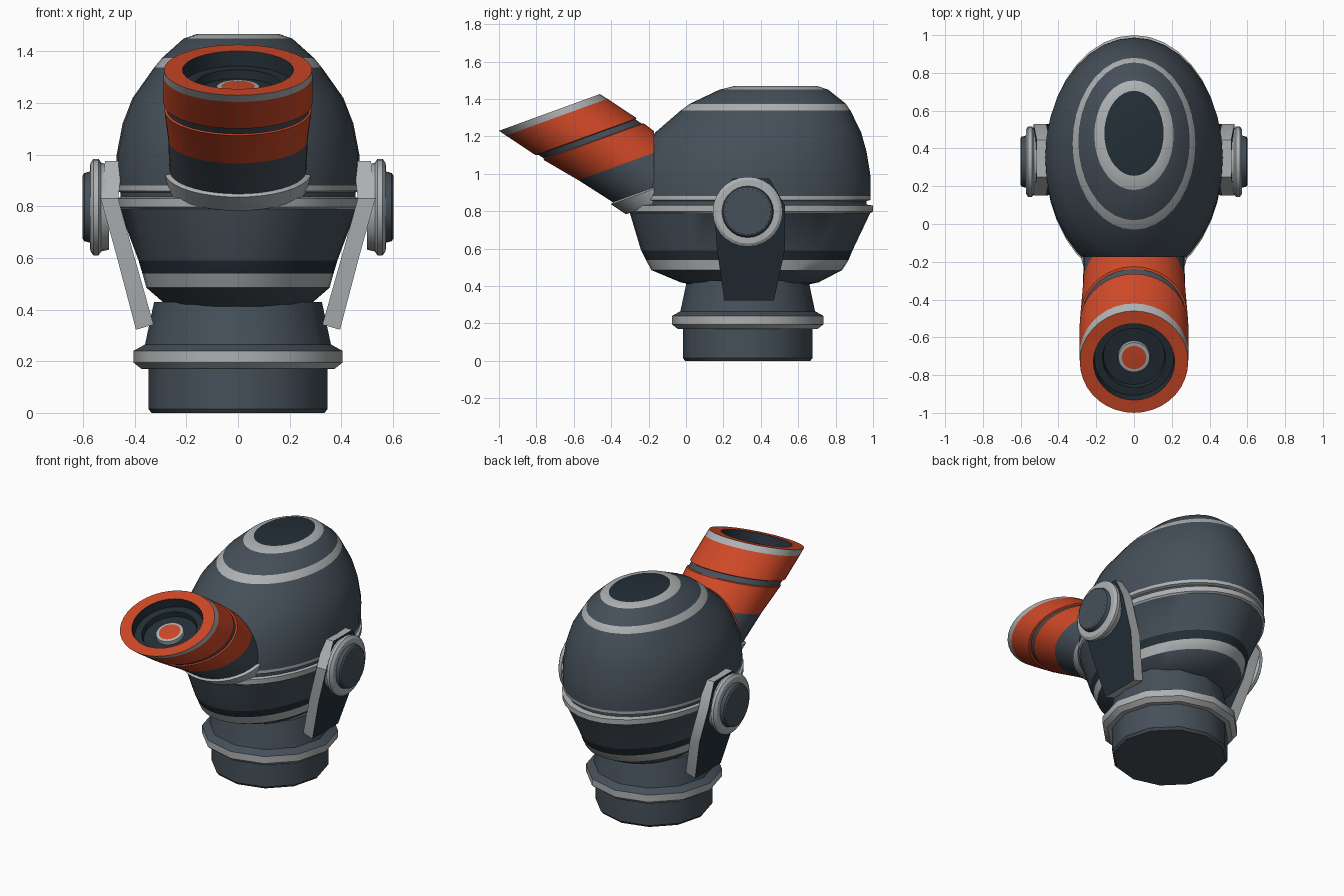
import bpy, bmesh
from math import sin, cos, tau, radians
from mathutils import Vector

cube = bpy.data.objects.get("Cube")
if cube:
    bpy.data.objects.remove(cube, do_unlink=True)


def material(name, rgb):
    m = bpy.data.materials.new(name)
    m.use_nodes = True
    m.diffuse_color = (*rgb, 1)
    bsdf = next(n for n in m.node_tree.nodes if n.type == "BSDF_PRINCIPLED")
    bsdf.inputs["Base Color"].default_value = (*rgb, 1)
    return m


PALETTE = [
    material("slate", (0.06, 0.08, 0.10)),
    material("dark slate", (0.017, 0.028, 0.038)),
    material("light grey", (0.42, 0.44, 0.45)),
    material("orange", (0.62, 0.065, 0.02)),
]
SLATE, DARK, LIGHT, ORANGE = range(4)
X, Y, Z = Vector((1, 0, 0)), Vector((0, 1, 0)), Vector((0, 0, 1))


def ellipse(center, a, b, segments):
    return [center + a * cos(tau * i / segments) + b * sin(tau * i / segments)
            for i in range(segments)]


def loft(rings, colours, caps):
    """Bridge successive rings; colours holds one entry per band."""
    bm = bmesh.new()
    loops = [[bm.verts.new(p) for p in ring] for ring in rings]
    n = len(loops[0])
    for low, high, colour in zip(loops, loops[1:], colours):
        for i in range(n):
            j = (i + 1) % n
            bm.faces.new((low[i], low[j], high[j], high[i])).material_index = colour
    for loop, colour in zip((loops[0], loops[-1]), caps):
        bm.faces.new(loop).material_index = colour
    bmesh.ops.recalc_face_normals(bm, faces=bm.faces)
    return bm


def finish(bm, name, mirror=False):
    mesh = bpy.data.meshes.new(name)
    bm.to_mesh(mesh)
    bm.free()
    for m in PALETTE:
        mesh.materials.append(m)
    ob = bpy.data.objects.new(name, mesh)
    bpy.context.collection.objects.link(ob)
    bpy.ops.object.select_all(action="DESELECT")
    ob.select_set(True)
    bpy.context.view_layer.objects.active = ob
    bpy.ops.object.shade_smooth_by_angle(angle=radians(32))
    if mirror:
        ob.modifiers.new("mirror", "MIRROR")
    return ob


# Egg-shaped shell: height, front y, back y, half width, colour of band above
shell = [
    (0.40, 0.06, 0.62, 0.22, SLATE),
    (0.42, -0.03, 0.71, 0.28, SLATE),
    (0.485, -0.185, 0.835, 0.355, LIGHT),
    (0.54, -0.215, 0.87, 0.37, DARK),
    (0.59, -0.24, 0.89, 0.385, SLATE),
    (0.79, -0.3, 0.985, 0.46, LIGHT),
    (0.797, -0.315, 1.0, 0.468, LIGHT),
    (0.83, -0.315, 1.0, 0.47, LIGHT),
    (0.836, -0.29, 0.965, 0.455, SLATE),
    (0.854, -0.29, 0.965, 0.455, LIGHT),
    (0.86, -0.3, 0.985, 0.47, LIGHT),
    (0.88, -0.3, 0.987, 0.47, SLATE),
    (1.0, -0.28, 0.985, 0.47, SLATE),
    (1.12, -0.23, 0.965, 0.447, SLATE),
    (1.22, -0.165, 0.937, 0.408, SLATE),
    (1.337, -0.03, 0.88, 0.325, LIGHT),
    (1.374, 0.02, 0.855, 0.295, SLATE),
    (1.45, 0.18, 0.76, 0.21, LIGHT),
    (1.468, 0.255, 0.705, 0.157, DARK),
]
rings = [ellipse(Vector((0, (f + b) / 2, z)), X * w, Y * (b - f) / 2, 36)
         for z, f, b, w, _ in shell]
finish(loft(rings, [r[4] for r in shell], (SLATE, DARK)), "shell")

# Twelve-sided base and flange: height, radius, colour of band above
base = [
    (0, 0.335, SLATE), (0.015, 0.347, SLATE), (0.17, 0.347, LIGHT),
    (0.171, 0.375, LIGHT), (0.195, 0.405, LIGHT), (0.24, 0.405, SLATE),
    (0.265, 0.36, SLATE), (0.43, 0.325, SLATE),
]
rings = [ellipse(Vector((0, 0.33, z)), X * r, Y * r, 12) for z, r, _ in base]
finish(loft(rings, [r[2] for r in base], (SLATE, SLATE)), "base")

# Slanted snout: rings stay parallel to the rim while the axis leans back
rim = Vector((0, -0.73, 1.328))
axis = Vector((0, 0.215, -0.142))
tilt = Vector((0, 0.94, 0.342))
inward = Vector((0, 0.342, -0.94))
tube = [  # distance along axis, radius, colour of band after it
    (3.15, 0.285, LIGHT), (2.78, 0.285, LIGHT), (2.74, 0.266, SLATE),
    (1.9, 0.27, ORANGE), (1.1, 0.285, ORANGE), (1.08, 0.276, SLATE),
    (0.93, 0.276, ORANGE), (0.91, 0.288, ORANGE), (0.18, 0.288, LIGHT),
    (0, 0.287, ORANGE),
]
recess = [  # depth below rim, radius, colour of band after it
    (0, 0.215, DARK), (0.06, 0.21, DARK), (0.06, 0.167, DARK),
    (0.095, 0.162, DARK), (0.095, 0.085, LIGHT), (0.07, 0.083, LIGHT),
    (0.068, 0.065, ORANGE),
]
rings = [ellipse(rim + axis * t, X * r, tilt * r, 36) for t, r, _ in tube]
rings += [ellipse(rim + inward * d, X * r, tilt * r, 36) for d, r, _ in recess]
snout = loft(rings, [r[2] for r in tube + recess], (SLATE, ORANGE))
bmesh.ops.bisect_plane(snout, geom=snout.verts[:] + snout.edges[:] + snout.faces[:],
                       plane_co=(0, -0.172, 0), plane_no=Y, clear_outer=True)
bmesh.ops.holes_fill(snout, edges=[e for e in snout.edges if e.is_boundary], sides=0)
bmesh.ops.recalc_face_normals(snout, faces=snout.faces)
finish(snout, "snout")

# Side brackets: height, front y, back y, outer x
bracket = [
    (0.322, 0.205, 0.47, 0.395), (0.6, 0.165, 0.53, 0.468),
    (0.83, 0.15, 0.53, 0.532), (0.975, 0.25, 0.445, 0.515),
]
rings = []
for z, f, b, x in bracket:
    drop = 0.02 if z < 0.4 else 0
    rings.append([Vector((x, f, z)), Vector((x, b, z)),
                  Vector((x - 0.068, b, z + drop)), Vector((x - 0.068, f, z + drop))])
arm = loft(rings, [LIGHT] * 3, (LIGHT, LIGHT))
for face in arm.faces:
    if abs(face.normal.x) > 0.8:
        face.material_index = DARK
finish(arm, "side_bracket", mirror=True)

# Round side caps: x, radius, colour of band after it
cap = [
    (0.50, 0.165, LIGHT), (0.53, 0.172, LIGHT), (0.54, 0.187, LIGHT),
    (0.56, 0.187, LIGHT), (0.572, 0.17, LIGHT), (0.573, 0.138, SLATE),
    (0.595, 0.132, SLATE), (0.602, 0.122, SLATE),
]
rings = [ellipse(Vector((x, 0.33, 0.797)), Y * r, Z * r, 28) for x, r, _ in cap]
finish(loft(rings, [r[2] for r in cap], (LIGHT, SLATE)), "side_cap", mirror=True)
